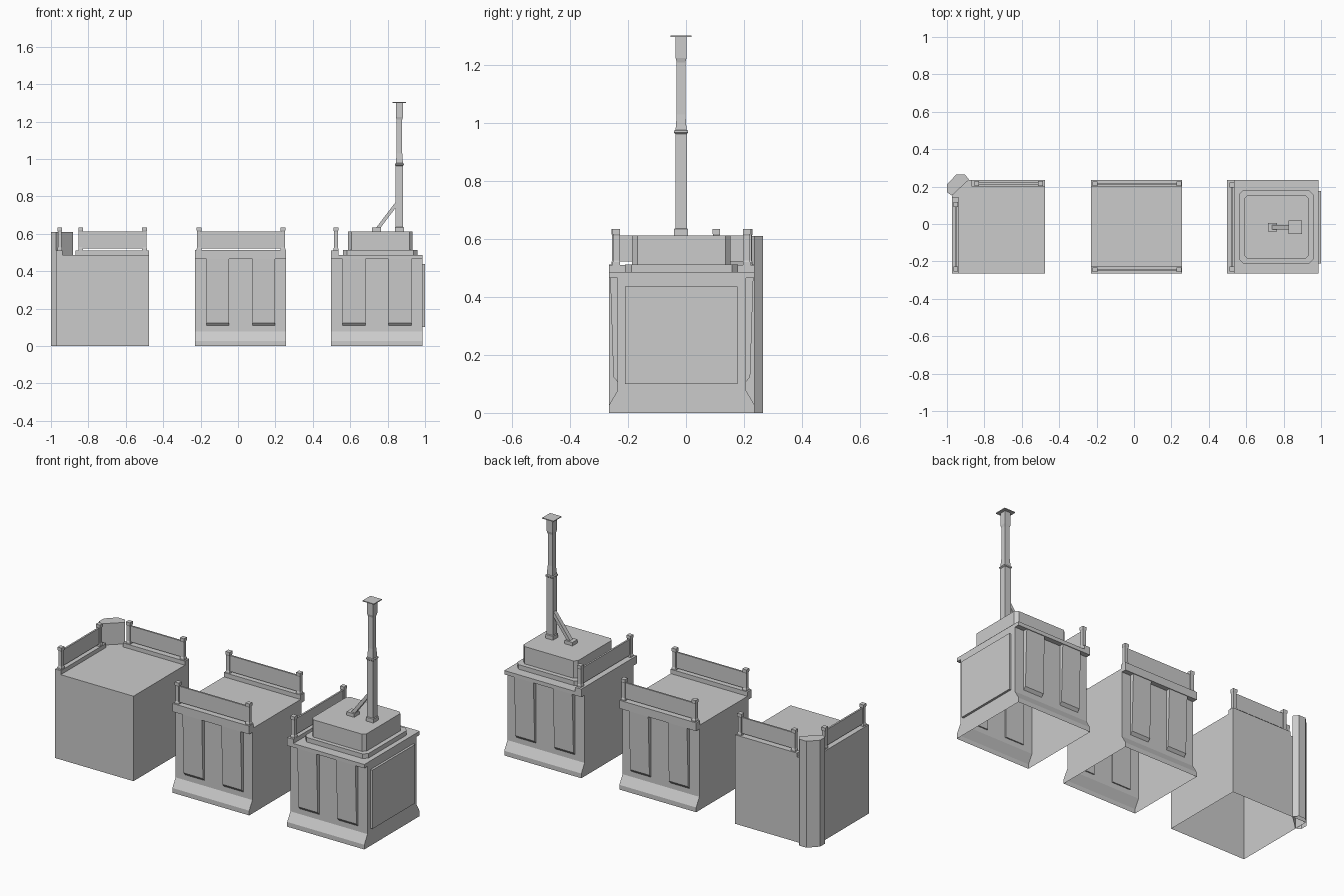
import bpy, bmesh

if "Cube" in bpy.data.objects:
    bpy.data.objects.remove(bpy.data.objects["Cube"])

YC = -0.0145  # depth centre of the three modules
H = 0.251     # half depth
DECK = 0.487


def loft(name, rings, open_bottom=False):
    """Skin a list of matching closed rings, cap both ends, optionally leave the underside open."""
    bm = bmesh.new()
    vs = [[bm.verts.new(p) for p in r] for r in rings]
    n = len(vs[0])
    for a, b in zip(vs, vs[1:]):
        for i in range(n):
            j = (i + 1) % n
            bm.faces.new((a[i], a[j], b[j], b[i]))
    bm.faces.new(vs[0])
    bm.faces.new(vs[-1])
    bmesh.ops.recalc_face_normals(bm, faces=bm.faces)
    if open_bottom:
        zmin = min(v.co.z for v in bm.verts)
        low = [f for f in bm.faces if all(v.co.z < zmin + 1e-5 for v in f.verts)]
        bmesh.ops.delete(bm, geom=low, context='FACES')
    me = bpy.data.meshes.new(name)
    bm.to_mesh(me)
    bm.free()
    ob = bpy.data.objects.new(name, me)
    bpy.context.collection.objects.link(ob)
    return ob


def prism(name, pts, z0, z1, open_bottom=True):
    return loft(name, [[(x, y, z) for x, y in pts] for z in (z0, z1)], open_bottom)


def box(name, x0, x1, y0, y1, z0, z1, open_bottom=True):
    return prism(name, [(x0, y0), (x1, y0), (x1, y1), (x0, y1)], z0, z1, open_bottom)


def chamfered(name, x0, x1, y0, y1, z0, z1, c):
    pts = [(x0 + c, y0), (x1 - c, y0), (x1, y0 + c), (x1, y1 - c),
           (x1 - c, y1), (x0 + c, y1), (x0, y1 - c), (x0, y0 + c)]
    return prism(name, pts, z0, z1)


def stack(name, x, y, levels, open_bottom=True):
    """Square column from (half width, z) levels."""
    return loft(name, [[(x - h, y - h, z), (x + h, y - h, z), (x + h, y + h, z), (x - h, y + h, z)]
                       for h, z in levels], open_bottom)


def railing(name, a, b):
    """Two capped posts and a thin panel between ground points a and b."""
    for i, p in enumerate((a, b)):
        stack(f"{name}_post_{i + 1}", p[0], p[1],
              [(0.013, 0.508), (0.013, 0.52), (0.0105, 0.526), (0.0105, 0.612),
               (0.013, 0.618), (0.013, 0.634)])
    t = 0.005
    dx, dy = (0, t) if a[1] == b[1] else (t, 0)
    box(f"{name}_panel", a[0] - dx, b[0] + dx, a[1] - dy, b[1] + dy, 0.522, 0.613, False)


def wall_module(name, x0, x1):
    """Body with flared base and overhanging cornice, front and back."""
    half = [(H, 0), (H, 0.027), (0.222, 0.077), (0.222, 0.465), (H, 0.465), (H, DECK)]
    prof = half + [(-y, z) for y, z in reversed(half)]
    loft(f"{name}_body", [[(x, YC + y, z) for y, z in prof] for x in (x0, x1)], True)
    # raised pilasters, slanted at the foot
    pil = [(0.215, 0.108), (0.222, 0.108), (0.236, 0.124), (0.247, 0.467), (0.215, 0.467)]
    for s, side in ((-1, "front"), (1, "back")):
        for i, px in enumerate((0.061, 0.307)):
            loft(f"{name}_{side}_pilaster_{i + 1}",
                 [[(x, YC + s * y, z) for y, z in pil] for x in (x0 + px, x0 + px + 0.122)])


# corner module (left), undersides of all modules are open
box("corner_body", -0.974, -0.477, YC - H, YC + H, 0, DECK)
prism("corner_column", [(-1, 0.213), (-0.949, 0.265), (-0.904, 0.265),
                        (-0.882, 0.237), (-0.974, 0.152), (-1, 0.17)], 0, 0.61)
box("corner_back_curb", -0.87, -0.477, 0.2, YC + H, DECK, 0.51)
box("corner_left_curb", -0.974, -0.938, YC - H, 0.145, DECK, 0.51)
railing("corner_back_rail", (-0.841, 0.217), (-0.499, 0.217))
railing("corner_left_rail", (-0.953, -0.241), (-0.953, 0.105))

# straight module (middle)
wall_module("middle", -0.23, 0.257)
for s, side in ((-1, "front"), (1, "back")):
    ya, yb = sorted((YC + s * H, YC + s * (H - 0.037)))
    box(f"middle_{side}_curb", -0.23, 0.257, ya, yb, DECK, 0.512)
    railing(f"middle_{side}_rail", (-0.208, YC + s * 0.230), (0.24, YC + s * 0.230))

# end module (right)
wall_module("end", 0.498, 0.987)
box("end_side_panel", 0.98, 1.0, -0.21, 0.177, 0.10, 0.437, False)
box("end_left_curb", 0.498, 0.537, YC - H, YC + H, DECK, 0.511)
railing("end_left_rail", (0.523, -0.24), (0.523, 0.209))

# roof housing
chamfered("roof_plinth", 0.561, 0.959, -0.21, 0.18, DECK, 0.513, 0.022)
chamfered("roof_housing", 0.589, 0.934, -0.186, 0.154, 0.512, 0.612, 0.018)

# mast
MX, MY = 0.863, -0.017
stack("mast", MX, MY,
      [(0.024, 0.611), (0.024, 0.634), (0.020, 0.637), (0.020, 0.963), (0.024, 0.967),
       (0.024, 0.974), (0.019, 0.977), (0.015, 1.03), (0.015, 1.21), (0.019, 1.225), (0.019, 1.298)])
stack("mast_plate", MX, MY, [(0.036, 1.298), (0.036, 1.303)], False)

# diagonal brace and its foot
box("brace_foot", 0.716, 0.765, MY - 0.023, MY + 0.023, 0.611, 0.632)
brace = [(0.733, 0.625), (0.757, 0.625), (0.855, 0.755), (0.855, 0.785)]
loft("mast_brace", [[(x, y, z) for x, z in brace] for y in (MY - 0.012, MY + 0.012)])
